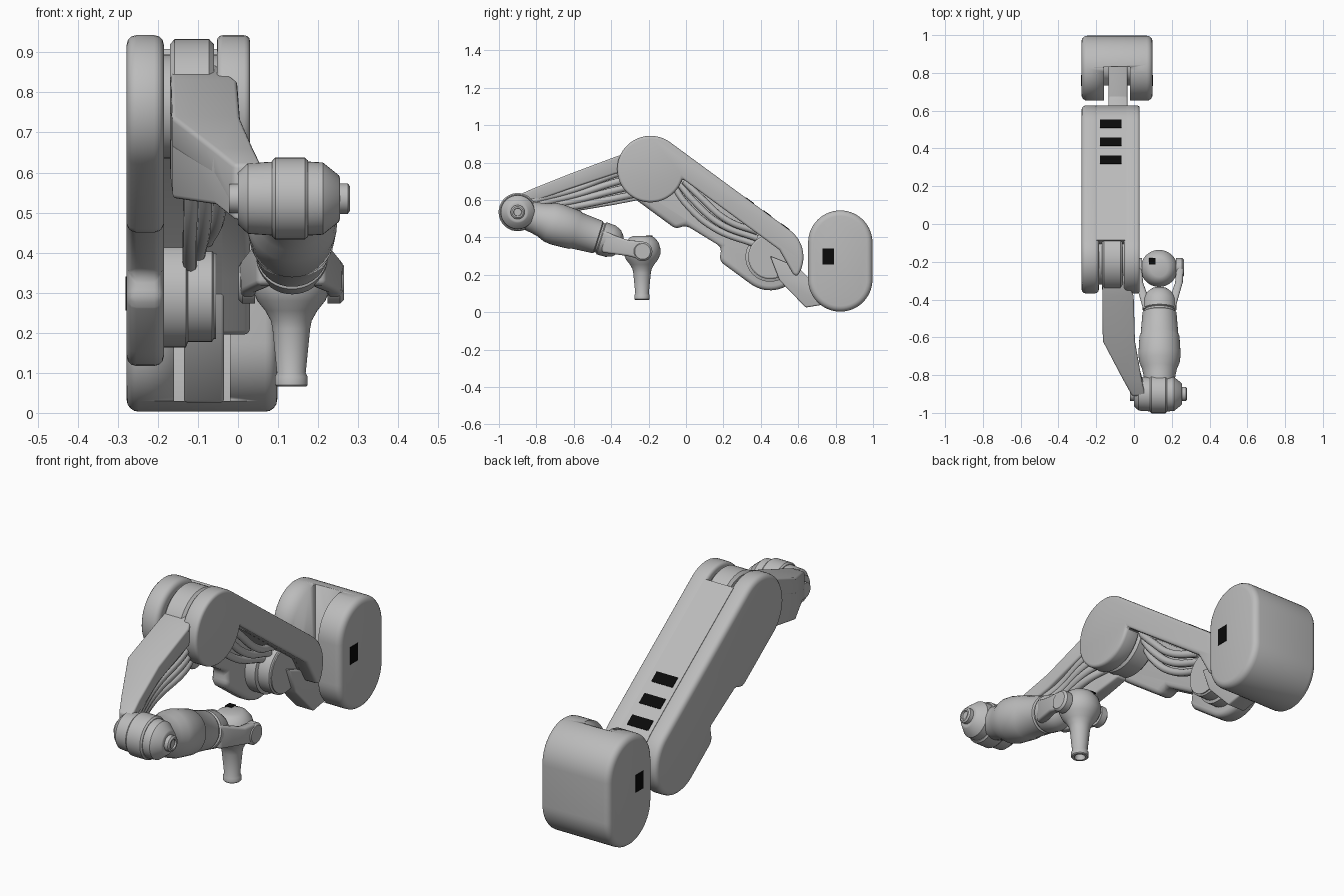
import bpy, bmesh, math
from mathutils import Vector, Matrix

if "Cube" in bpy.data.objects:
    bpy.data.objects.remove(bpy.data.objects["Cube"])


def material(name, v):
    m = bpy.data.materials.new(name)
    m.diffuse_color = (v, v, v, 1)
    m.use_nodes = True
    m.node_tree.nodes["Principled BSDF"].inputs["Base Color"].default_value = m.diffuse_color
    return m


GREY = material("grey", 0.5)
BLACK = material("black", 0.003)


def finish(name, bm, mat=GREY, bevel=0, seg=3):
    bmesh.ops.recalc_face_normals(bm, faces=bm.faces[:])
    if bevel:
        edges = [e for e in bm.edges if e.calc_face_angle(0) > math.radians(35)]
        bmesh.ops.bevel(bm, geom=edges, offset=bevel, segments=seg,
                        profile=0.5, affect='EDGES', clamp_overlap=True)
    me = bpy.data.meshes.new(name)
    bm.to_mesh(me)
    bm.free()
    ob = bpy.data.objects.new(name, me)
    bpy.context.collection.objects.link(ob)
    me.materials.append(mat)
    bpy.ops.object.select_all(action='DESELECT')
    ob.select_set(True)
    bpy.context.view_layer.objects.active = ob
    bpy.ops.object.shade_smooth_by_angle(angle=math.radians(35))
    return ob


def skin(name, rings, **kw):
    """Bridge closed rings of points and cap both ends."""
    bm = bmesh.new()
    vs = [[bm.verts.new(p) for p in r] for r in rings]
    n = len(vs[0])
    for a, b in zip(vs, vs[1:]):
        for i in range(n):
            j = (i + 1) % n
            bm.faces.new((a[i], a[j], b[j], b[i]))
    bm.faces.new(vs[0])
    bm.faces.new(vs[-1])
    return finish(name, bm, **kw)


def prism(name, pts, x0, x1, **kw):
    """Side outline (y, z) extruded along x."""
    return skin(name, [[(x, y, z) for y, z in pts] for x in (x0, x1)], **kw)


def loft(name, sections, **kw):
    """Box sections (y, x0, x1, z0, z1)."""
    return skin(name, [[(a, y, c), (b, y, c), (b, y, d), (a, y, d)]
                       for y, a, b, c, d in sections], **kw)


def lathe(name, prof, origin, axis, n=40):
    """Profile of (distance along axis, radius)."""
    rot = Vector(axis).to_track_quat('Z', 'Y').to_matrix()
    rings = [[Vector(origin) + rot @ Vector((max(r, .001) * math.cos(math.tau * i / n),
              max(r, .001) * math.sin(math.tau * i / n), t)) for i in range(n)] for t, r in prof]
    return skin(name, rings)


def tube(name, pts, r):
    cu = bpy.data.curves.new(name, 'CURVE')
    cu.dimensions = '3D'
    cu.bevel_depth = r
    cu.bevel_resolution = 3
    cu.use_fill_caps = True
    sp = cu.splines.new('BEZIER')
    sp.bezier_points.add(len(pts) - 1)
    for bp, p in zip(sp.bezier_points, pts):
        bp.co = p
        bp.handle_left_type = bp.handle_right_type = 'AUTO'
    ob = bpy.data.objects.new(name, cu)
    bpy.context.collection.objects.link(ob)
    cu.materials.append(GREY)


def arc(c, r, a0, a1, n):
    return [(c[0] + r * math.cos(math.radians(a0 + (a1 - a0) * i / n)),
             c[1] + r * math.sin(math.radians(a0 + (a1 - a0) * i / n))) for i in range(n + 1)]


# Rear counterweight housing with a slot at the front
stadium = arc((.825, .372), .172, 0, 180, 28) + arc((.825, .175), .172, 180, 360, 28)
housing = prism("rear_housing", stadium, -.278, .098, bevel=.03, seg=4)
cutter = prism("slot_cutter", [(.5, .03), (.83, .03), (.83, .8), (.5, .8)], -.16, -.02)
cutter.hide_render = True
cutter.hide_viewport = True
mod = housing.modifiers.new("slot", 'BOOLEAN')
mod.object = cutter
mod.operation = 'DIFFERENCE'
mod.solver = 'EXACT'
for name, x in (("left_port", -.278), ("right_port", .098)):
    prism(name, [(.73, .255), (.79, .255), (.79, .34), (.73, .34)], x - .003, x + .003, mat=BLACK)
prism("rear_bracket", [(.45, .3), (.5, .17), (.64, .025), (.73, .04), (.85, .06),
                       (.85, .2), (.67, .17), (.6, .24)], -.135, -.035, bevel=.008)

# Main arm, outlined in its own frame: s along the arm, n across it
SHOULDER, MOTOR, R = Vector((-.19, .765)), Vector((.45, .295)), .178
D = (MOTOR - SHOULDER).normalized()
N = Vector((-D.y, D.x))
L = (MOTOR - SHOULDER).length


def arm(pts):
    return [tuple(SHOULDER + D * s + N * n) for s, n in pts]


end = arc((L, 0), R, 0, 90, 14)
strip = [(.1, .06), (.81, .06), (L + .15, 0)] + end
prism("left_arm_plate", arm(arc((0, 0), R, 90, 270, 28) +
      [(.298, -R), (.331, -.13), (.553, -.111), (.583, -.17), (.61, -R)] +
      arc((L, 0), R, -90, 90, 28)), -.278, -.185, bevel=.024)
prism("right_arm_cover", arm(arc((0, 0), R, 90, 379.7, 44) + strip[1:]),
      -.053, .03, bevel=.018)
prism("arm_roof", arm([(0, .178), (.02, .06)] + strip[1:]), -.2, -.04)
for i, y in enumerate((.34, .435, .53)):
    s = (y - SHOULDER.x - N.x * R) / D.x
    prism(f"roof_stripe_{i}", arm([(s - .027, R - .003), (s + .027, R - .003),
          (s + .027, R + .003), (s - .027, R + .003)]), -.18, -.065, mat=BLACK)

# Arm motor and cables inside the arm
lathe("arm_motor", [(0, 0), (0, .132), (.06, .132), (.065, .118), (.125, .118), (.13, .11),
                    (.135, .11), (.135, 0)], (-.19, .45, .295), (1, 0, 0))
for i in range(3):
    o = i * .035
    tube(f"arm_cable_{i}", [(-.13 + o, -.08 + o, .7), (-.12 + o, 0 + o, .58 + o * .6),
         (-.12 + o, .15 + o, .45 + o * .6), (-.12 + o * .6, .38, .36 + o)], .018)

# Shoulder hub and forearm
lathe("shoulder_hub", [(0, 0), (0, .155), (.012, .168), (.098, .168), (.11, .155), (.11, 0)],
      (-.17, -.19, .765), (1, 0, 0), 56)
lathe("shoulder_axle", [(0, 0), (0, .13), (.16, .13), (.16, 0)], (-.2, -.19, .765), (1, 0, 0))
loft("forearm_roof", [(-.25, -.168, -.06, .77, .875), (-.38, -.168, -.002, .74, .83),
     (-.62, -.165, .005, .66, .74), (-.82, -.06, .04, .59, .66), (-.91, -.01, .06, .5, .62)], bevel=.01)
loft("forearm_wall", [(-.25, -.168, -.11, .6, .85), (-.38, -.168, -.1, .575, .82),
     (-.62, -.163, -.09, .535, .73), (-.82, -.06, .01, .52, .65), (-.91, -.01, .04, .48, .62)], bevel=.01)
for i in range(4):
    tube(f"forearm_cable_{i}", [(-.07, -.25, .77 - i * .045), (-.035, -.37, .74 - i * .043),
         (-.03, -.6, .655 - i * .03), (.03, -.84, .59 - i * .02)], .019)

# Elbow joint: tapered caps with a raised centre ring
X = (1, 0, 0)
lathe("elbow_body", [(-.022, 0), (-.022, .036), (0, .038), (0, .065), (.025, .088), (.085, .092),
      (.18, .092), (.212, .09), (.252, .058), (.255, .05), (.255, .038), (.274, .038),
      (.28, .03), (.28, .022), (.272, .02), (.272, 0)], (0, -.9, .535), X)
lathe("elbow_ring", [(.085, .08), (.085, .095), (.093, .102), (.167, .102), (.175, .095),
      (.175, .08)], (0, -.9, .535), X)

# Second link running back to the wrist
lathe("wrist_link", [(.02, 0), (.02, .075), (.1, .084), (.14, .092), (.18, .108), (.22, .112),
      (.32, .106), (.33, .1), (.45, .09), (.455, .082), (.465, .082), (.47, .09), (.52, .088),
      (.555, .074), (.58, .045), (.585, 0)], (.135, -.9, .535), (0, .48, -.15))

# Wrist fork prongs, mirrored about the tool
CX = .133
for name, s in (("left", -1), ("right", 1)):
    loft(name + "_prong", [(y, CX + s * a, CX + s * b, c, d) for y, a, b, c, d in (
        (-.45, .04, .085, .32, .44), (-.38, .06, .105, .31, .41), (-.31, .085, .125, .3, .385),
        (-.23, .092, .13, .28, .378))], bevel=.012)
    lathe(name + "_prong_end", [(.09, 0), (.09, .052), (.122, .052), (.132, .042), (.132, 0)],
          (CX, -.232, .325), (s, 0, 0))
lathe("wrist_axle", [(-.11, 0), (-.11, .03), (.11, .03), (.11, 0)], (CX, -.232, .325), X)

# Tool head with a hollow nozzle
lathe("tool_head", [(.408, 0), (.408, .045), (.4, .066), (.372, .089), (.34, .098), (.31, .098),
      (.28, .085), (.255, .065), (.23, .051), (.21, .047), (.1, .036), (.09, .041), (.07, .041),
      (.066, .037), (.066, .026), (.1, .02), (.1, 0)], (CX, -.235, 0), (0, 0, 1))
loft("tool_mark", [(y, .08, .115, .403, .41) for y in (-.215, -.18)], mat=BLACK)
